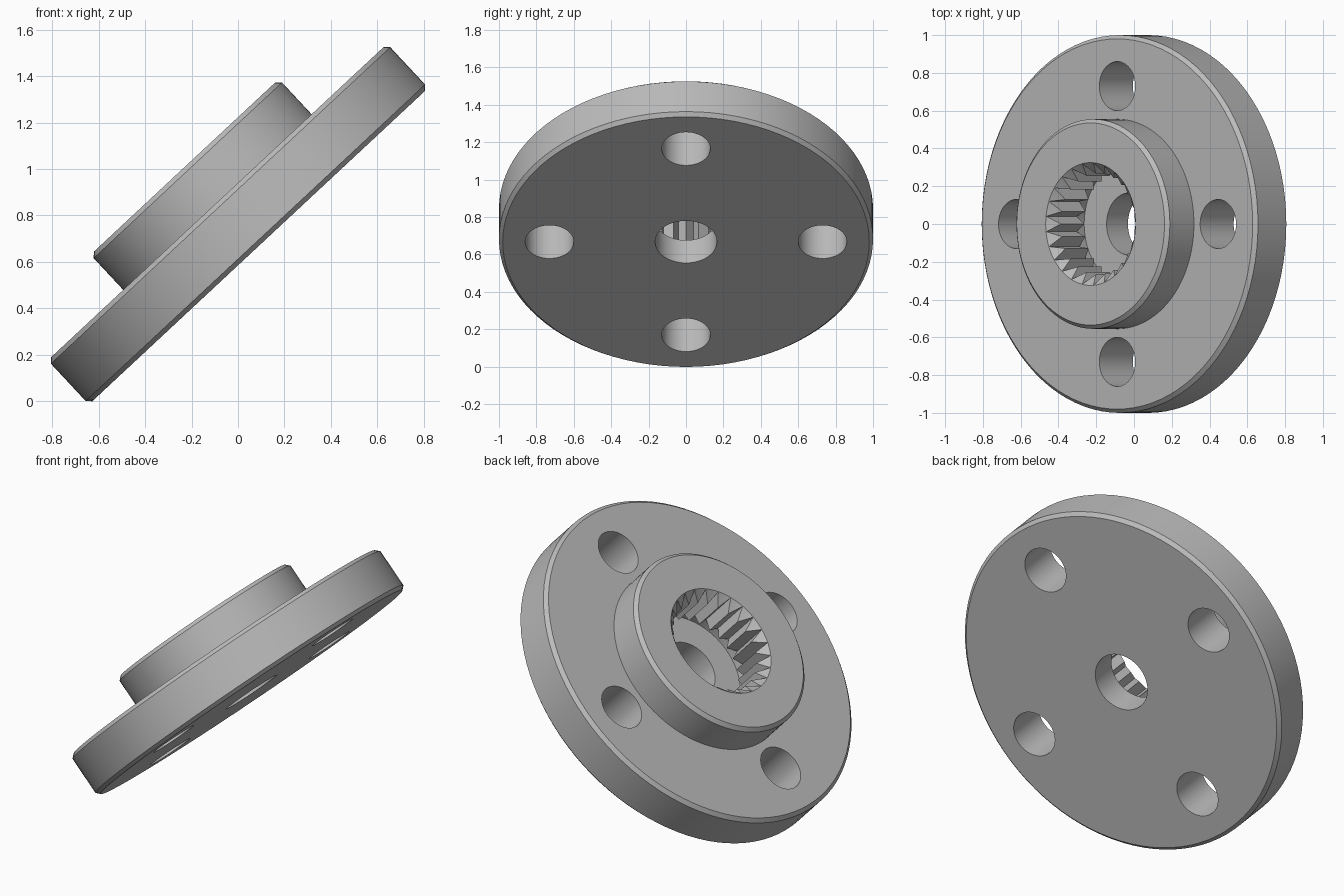
import bpy, bmesh, math
from mathutils import Matrix, Vector

if "Cube" in bpy.data.objects:
    bpy.data.objects.remove(bpy.data.objects["Cube"], do_unlink=True)

TILT = math.radians(43)
HALF = 0.13        # half thickness of the plate
CH = 0.02          # edge chamfer
TOP = 0.337        # hub face height above the plate middle
FLOOR = 0.036      # bottom of the splined socket
TEETH = 25
SEG = 96

# Material
grey = bpy.data.materials.new("plain_grey")
grey.use_nodes = True
grey.diffuse_color = (0.5, 0.5, 0.5, 1)
grey.node_tree.nodes["Principled BSDF"].inputs["Base Color"].default_value = (0.5, 0.5, 0.5, 1)


def circle(r, n=SEG):
    return [Vector((r * math.cos(math.tau * i / n), r * math.sin(math.tau * i / n), 0))
            for i in range(n)]


def loft(name, sections):
    """Closed solid through (outline, height) sections, bottom to top."""
    bm = bmesh.new()
    rings = [[bm.verts.new((p.x, p.y, z)) for p in pts] for pts, z in sections]
    for low, high in zip(rings, rings[1:]):
        n = len(low)
        for i in range(n):
            j = (i + 1) % n
            bm.faces.new((low[i], low[j], high[j], high[i]))
    bm.faces.new(rings[0][::-1])
    bm.faces.new(rings[-1])
    mesh = bpy.data.meshes.new(name)
    bm.to_mesh(mesh)
    bm.free()
    obj = bpy.data.objects.new(name, mesh)
    bpy.context.collection.objects.link(obj)
    return obj


def cut(target, cutter):
    """Subtract the cutter and discard it."""
    cutter.hide_render = True
    mod = target.modifiers.new("cut", 'BOOLEAN')
    mod.operation = 'DIFFERENCE'
    mod.solver = 'EXACT'
    mod.object = cutter
    bpy.ops.object.select_all(action='DESELECT')
    bpy.context.view_layer.objects.active = target
    target.select_set(True)
    bpy.ops.object.modifier_apply(modifier=mod.name)
    bpy.data.objects.remove(cutter, do_unlink=True)


# Round plate with raised hub, both chamfered
R, HUB = 1.0, 0.555
body = loft("hub_plate", [
    (circle(R - CH), -HALF), (circle(R), CH - HALF),
    (circle(R), HALF - CH), (circle(R - CH), HALF),
    (circle(HUB), HALF), (circle(HUB), TOP - CH), (circle(HUB - CH), TOP)])
body.data.materials.append(grey)

# Four mounting holes
for k in range(4):
    a = k * math.pi / 2
    hole = loft("mount_hole", [(circle(0.13, 48), -0.3), (circle(0.13, 48), 0.3)])
    hole.data.transform(Matrix.Translation((0.73 * math.cos(a), 0.73 * math.sin(a), 0)))
    cut(body, hole)

# Central through hole
cut(body, loft("centre_hole", [(circle(0.165, 64), -0.3), (circle(0.165, 64), 0.2)]))

# Toothed socket: pointed internal teeth
ROOT, TIP = 0.325, 0.268
star = []
for i in range(TEETH * 2):
    a = math.pi * i / TEETH
    r = ROOT if i % 2 == 0 else TIP
    star.append(Vector((r * math.cos(a), r * math.sin(a), 0)))
cut(body, loft("spline_socket", [(star, 0.07), (star, 0.5)]))

# Plain relief under the teeth
cut(body, loft("socket_relief", [(circle(0.327), FLOOR), (circle(0.327), 0.1)]))

# Conical lead-in over the tooth ends
cut(body, loft("lead_in", [(circle(ROOT - 0.065), TOP - 0.065),
                           (circle(ROOT + 0.05), TOP + 0.05)]))

# Smooth round walls, crisp edges
bpy.ops.object.select_all(action='DESELECT')
bpy.context.view_layer.objects.active = body
body.select_set(True)
bpy.ops.object.shade_smooth_by_angle(angle=math.radians(25))

# Tilt the part and rest its rim on the ground
lift = R * math.sin(TILT) + (HALF - CH) * math.cos(TILT)
body.rotation_euler = (0, -TILT, 0)
body.location = (0, 0, lift)
